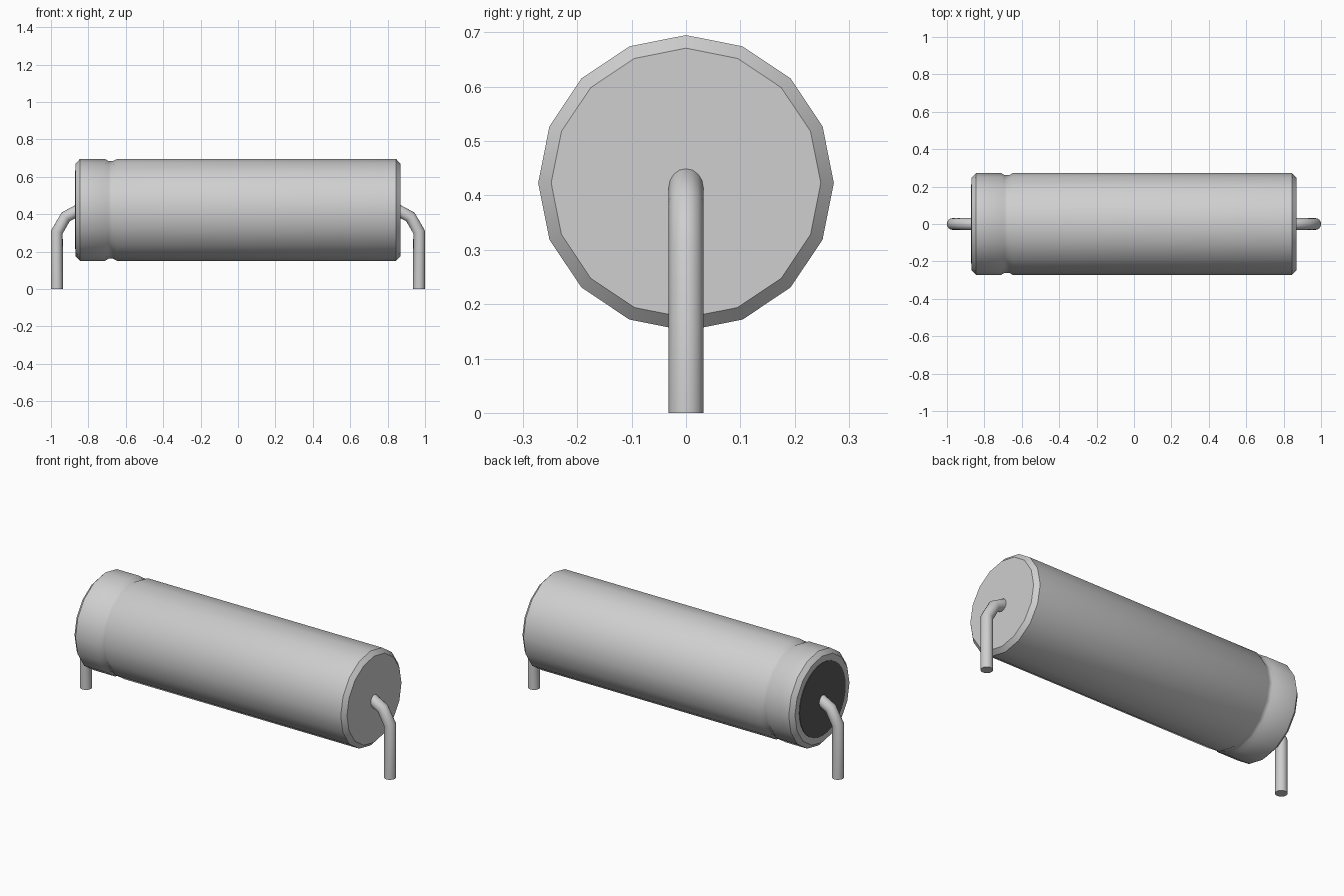
import bpy, bmesh, math
from mathutils import Vector

cube = bpy.data.objects.get("Cube")
if cube:
    bpy.data.objects.remove(cube, do_unlink=True)

AXIS_Z = 0.423


def material(name, rgb):
    m = bpy.data.materials.new(name)
    m.use_nodes = True
    m.diffuse_color = (*rgb, 1)
    m.node_tree.nodes["Principled BSDF"].inputs["Base Color"].default_value = (*rgb, 1)
    return m


GREY = material("light grey", (0.62, 0.62, 0.62))
DARK = material("dark grey", (0.1, 0.1, 0.1))


def tube(name, stations, sides, mat, angle):
    """Skin rings along (centre, tangent, radius) stations in the XZ plane, with end caps."""
    bm = bmesh.new()
    rings = []
    for centre, tangent, radius in stations:
        side = Vector((0, 1, 0))
        up = tangent.normalized().cross(side)
        rings.append([bm.verts.new(centre + radius * (up * math.cos(a) + side * math.sin(a)))
                      for a in (math.tau * i / sides for i in range(sides))])
    for a, b in zip(rings, rings[1:]):
        for i in range(sides):
            j = (i + 1) % sides
            bm.faces.new((a[i], a[j], b[j], b[i]))
    bm.faces.new(rings[0])
    bm.faces.new(rings[-1])
    bmesh.ops.recalc_face_normals(bm, faces=bm.faces)
    me = bpy.data.meshes.new(name)
    bm.to_mesh(me)
    bm.free()
    me.materials.append(mat)
    ob = bpy.data.objects.new(name, me)
    bpy.context.collection.objects.link(ob)
    bpy.ops.object.select_all(action='DESELECT')
    ob.select_set(True)
    bpy.context.view_layer.objects.active = ob
    bpy.ops.object.shade_smooth_by_angle(angle=math.radians(angle))
    return ob


def turned(name, profile, sides, mat, angle=40):
    """Round part along the x axis from (x, radius) pairs."""
    return tube(name, [(Vector((x, 0, AXIS_Z)), Vector((1, 0, 0)), r) for x, r in profile],
                sides, mat, angle)


# Can with chamfered ends and a crimped groove near one end
turned("can_body", [(-0.868, 0.248), (-0.845, 0.272), (-0.71, 0.272), (-0.692, 0.261),
                    (-0.668, 0.261), (-0.648, 0.272), (0.845, 0.272), (0.868, 0.248)],
       16, GREY)

# Dark seal on the grooved end
turned("end_seal", [(-0.871, 0.21), (-0.866, 0.21)], 32, DARK)

# Bent wire leads, mirrored left and right
for label, s in (("left", 1), ("right", -1)):
    path = [Vector((s * x, 0, z)) for x, z in
            ((0.968, 0), (0.968, 0.305), (0.922, 0.385), (0.855, 0.421), (0.83, 0.421))]
    stations = []
    for i, p in enumerate(path):
        before = (p - path[i - 1]).normalized() if i else Vector((0, 0, 1))
        after = (path[i + 1] - p).normalized() if i < len(path) - 1 else before
        stations.append((p, before + after, 0.032))
    tube(label + "_lead", stations, 16, GREY, 50)
